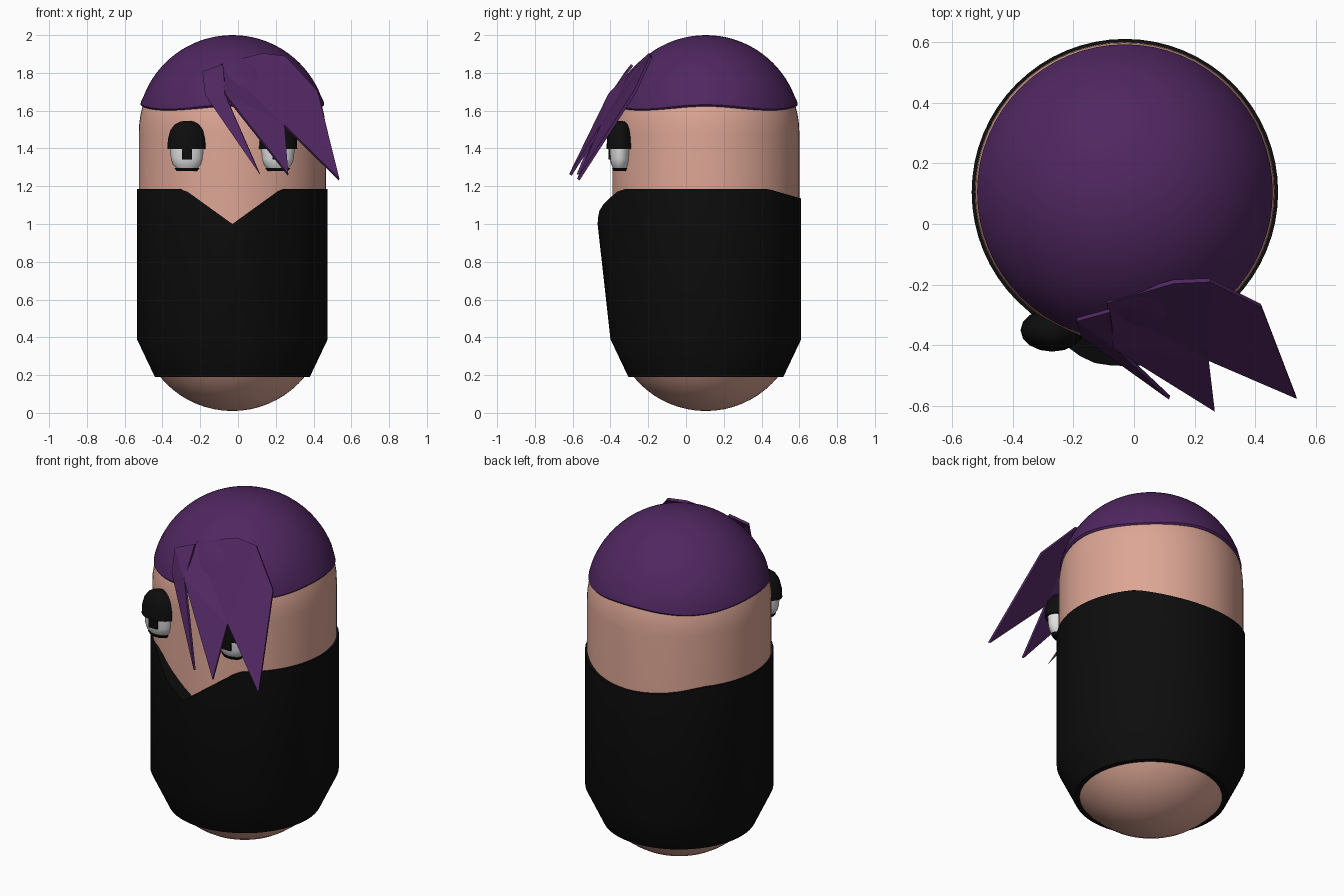
import bpy
import bmesh
from math import sin, cos, pi, radians, sqrt
from mathutils import Vector

cube = bpy.data.objects.get("Cube")
if cube:
    bpy.data.objects.remove(cube)

CX, CY = -0.03, 0.105      # body axis
R = 0.495                  # body radius


def material(name, rgb, rough=0.6):
    m = bpy.data.materials.new(name)
    m.use_nodes = True
    m.diffuse_color = (*rgb, 1)
    bsdf = m.node_tree.nodes["Principled BSDF"]
    bsdf.inputs["Base Color"].default_value = (*rgb, 1)
    bsdf.inputs["Roughness"].default_value = rough
    return m


skin = material("skin", (0.72, 0.38, 0.30))
purple = material("purple_hair", (0.08, 0.02, 0.118))
black = material("black", (0.004, 0.004, 0.004))
white = material("eye_white", (0.75, 0.75, 0.75))


def finish(bm, name, mat, smooth_angle=None):
    bmesh.ops.remove_doubles(bm, verts=bm.verts, dist=1e-5)
    bmesh.ops.recalc_face_normals(bm, faces=bm.faces)
    mesh = bpy.data.meshes.new(name)
    bm.to_mesh(mesh)
    bm.free()
    mesh.materials.append(mat)
    ob = bpy.data.objects.new(name, mesh)
    bpy.context.collection.objects.link(ob)
    if smooth_angle:
        bpy.ops.object.select_all(action='DESELECT')
        ob.select_set(True)
        bpy.context.view_layer.objects.active = ob
        bpy.ops.object.shade_smooth_by_angle(angle=radians(smooth_angle))
    return ob


def lathe(name, profile, mat, center=(CX, CY), squash=1.0, segs=64,
          shape=None, angle=35):
    """Revolve (radius, z) points; shape(index, x, y, z) may adjust a point."""
    bm = bmesh.new()
    rings = []
    for i, (r, z) in enumerate(profile):
        ring = []
        for s in range(segs):
            a = 2 * pi * s / segs
            p = (r * cos(a), r * sin(a) * squash, z)
            if shape:
                p = shape(i, *p)
            ring.append(bm.verts.new((p[0] + center[0], p[1] + center[1], p[2])))
        rings.append(ring)
    for lo, hi in zip(rings, rings[1:]):
        for s in range(segs):
            t = (s + 1) % segs
            bm.faces.new((lo[s], lo[t], hi[t], hi[s]))
    return finish(bm, name, mat, angle)


def arc(radius, zc, start, end, steps):
    """Points of a circular arc, angles in degrees from the equator."""
    angles = [radians(start + (end - start) * i / steps) for i in range(steps + 1)]
    return [(radius * cos(a), zc + radius * sin(a)) for a in angles]


# Capsule body
lathe("body", arc(R, 0.505, -90, 0, 16) + arc(R, 1.485, 0, 90, 16), skin)


# Hair cap with a gently wavy, tucked-in lower edge
def hair_edge(i, x, y, z):
    r2 = x * x + y * y
    if i < 4 and r2 > 0:
        c2 = (x * x - y * y) / r2
        z += 0.012 * (2 * c2 * c2 - 1)
    return x, y, z


lathe("hair_cap", [(0.45, 1.615), (0.478, 1.61), (0.487, 1.62)]
      + arc(0.503, 1.497, 16.5, 90, 18), purple, shape=hair_edge, angle=50)


# Garment with tapered hem, V neck and front of the collar pushed forward
def collar(i, x, y, z):
    if i < 3:
        return x, y, z
    z = 1.185
    if y < 0:
        z = min(z, 1.0 + 0.72 * abs(x))
        if i == 3:
            y -= 0.068 * max(0, min(1, (0.3 - abs(x)) / 0.18))
    elif y > 0.33:
        z -= 0.05 * (y - 0.33) / 0.175
    return x, y, z


lathe("garment", [(0.37, 0.19), (0.41, 0.19), (0.505, 0.39),
                  (0.505, 1.185), (0.485, 1.185)], black, shape=collar)

# Eyes: ball, heavy lid, lower lash and square pupil on each side
for side, sx in (("right", -1), ("left", 1)):
    ex, ey = CX + sx * 0.24, -0.35
    lathe(side + "_eyeball", [(0, 1.288), (0.05, 1.29), (0.075, 1.315), (0.085, 1.345),
                              (0.09, 1.40), (0, 1.42)], white, (ex, ey), 0.62, 20, angle=40)
    lathe(side + "_lid", [(0, 1.397), (0.104, 1.397), (0.101, 1.45), (0.088, 1.497),
                          (0.065, 1.527), (0.035, 1.543), (0, 1.546)],
          black, (ex, ey), 0.68, 16, angle=40)
    lathe(side + "_lash", [(0, 1.281), (0.055, 1.281), (0.068, 1.297), (0, 1.297)],
          black, (ex, ey), 0.62, 16)
    bm = bmesh.new()
    bmesh.ops.create_cube(bm, size=1)
    bmesh.ops.scale(bm, vec=(0.055, 0.05, 0.065), verts=bm.verts)
    bmesh.ops.translate(bm, vec=(ex, -0.386, 1.375), verts=bm.verts)
    finish(bm, side + "_pupil", black)


# Fringe: faceted plates of hair with pointed tips
def plate(name, points, faces, thickness):
    bm = bmesh.new()
    vs = [bm.verts.new(p) for p in points]
    for f in faces:
        bm.faces.new([vs[k] for k in f])
    ob = finish(bm, name, purple)
    mod = ob.modifiers.new("thickness", 'SOLIDIFY')
    mod.thickness = thickness
    mod.offset = 0
    return ob


plate("fringe_main",
      [(-0.09, -0.255, 1.842), (0.13, -0.19, 1.90), (0.25, -0.185, 1.885),
       (0.42, -0.27, 1.70), (0.535, -0.57, 1.235), (0.245, -0.445, 1.52),
       (0.265, -0.612, 1.26), (-0.07, -0.405, 1.685)],
      [(0, 1, 5), (1, 2, 5), (2, 3, 5), (3, 4, 5), (5, 6, 7), (0, 5, 7)], 0.016)

plate("fringe_strand",
      [(-0.188, -0.315, 1.805), (-0.08, -0.285, 1.842), (-0.065, -0.40, 1.68),
       (0.117, -0.572, 1.262), (-0.172, -0.365, 1.68)],
      [(0, 1, 2), (0, 2, 4), (4, 2, 3)], 0.014)
